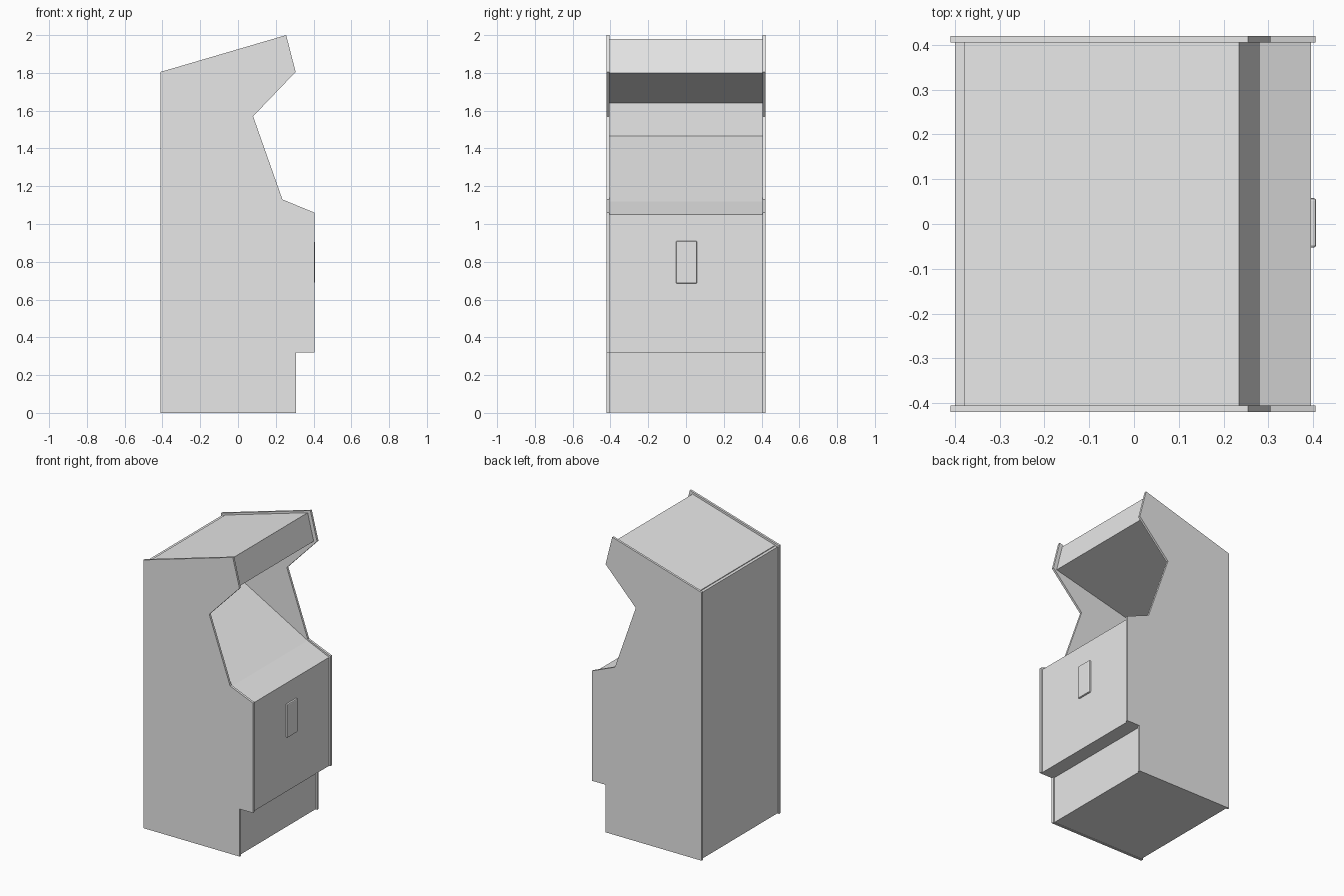
import bpy
import bmesh

cube = bpy.data.objects.get("Cube")
if cube:
    bpy.data.objects.remove(cube, do_unlink=True)

# Single plain paint
grey = bpy.data.materials.new("plain_grey")
grey.use_nodes = True
colour = (0.8, 0.8, 0.8, 1)
grey.diffuse_color = colour
grey.node_tree.nodes["Principled BSDF"].inputs["Base Color"].default_value = colour

OUTER = 0.42    # half width over the side panels
INNER = 0.405   # half width between the side panels


def extrude_profile(name, profile, y0, y1):
    """Extrude a closed (x, z) outline from y0 to y1."""
    bm = bmesh.new()
    face = bm.faces.new([bm.verts.new((x, y0, z)) for x, z in profile])
    result = bmesh.ops.extrude_face_region(bm, geom=[face])
    moved = [v for v in result["geom"] if isinstance(v, bmesh.types.BMVert)]
    bmesh.ops.translate(bm, verts=moved, vec=(0, y1 - y0, 0))
    bmesh.ops.recalc_face_normals(bm, faces=bm.faces)
    mesh = bpy.data.meshes.new(name)
    bm.to_mesh(mesh)
    bm.free()
    mesh.materials.append(grey)
    obj = bpy.data.objects.new(name, mesh)
    bpy.context.collection.objects.link(obj)
    return obj


def rect(x0, x1, z0, z1):
    return [(x0, z0), (x1, z0), (x1, z1), (x0, z1)]


# Side panels
side = [(-0.41, 0), (-0.41, 1.805), (0.255, 2.0), (0.305, 1.805), (0.08, 1.57),
        (0.235, 1.13), (0.405, 1.06), (0.405, 0.32), (0.307, 0.32), (0.307, 0)]
extrude_profile("right_side_panel", side, -OUTER, -INNER)
extrude_profile("left_side_panel", side, INNER, OUTER)

# Lower body: screen slope, control shelf, front and recessed kick board
lower = [(-0.38, 0.02), (-0.38, 1.465), (0.235, 1.12), (0.395, 1.05),
         (0.395, 0.32), (0.297, 0.32), (0.297, 0.02)]
extrude_profile("lower_body", lower, -INNER, INNER)

# Overhanging hood with the tilted sign face
hood = [(-0.38, 1.64), (0.28, 1.80), (0.235, 1.98), (-0.38, 1.80)]
extrude_profile("hood", hood, -INNER, INNER)

# Back and base boards
extrude_profile("back_board", rect(-0.40, -0.38, 0.02, 1.795), -INNER, INNER)
extrude_profile("base_board", rect(-0.40, 0.297, 0.003, 0.02), -INNER, INNER)

# Small raised door on the front
door = extrude_profile("front_door", rect(0.385, 0.407, 0.685, 0.91), -0.053, 0.058)
bevel = door.modifiers.new("soft_edges", "BEVEL")
bevel.width = 0.006
bevel.segments = 2
